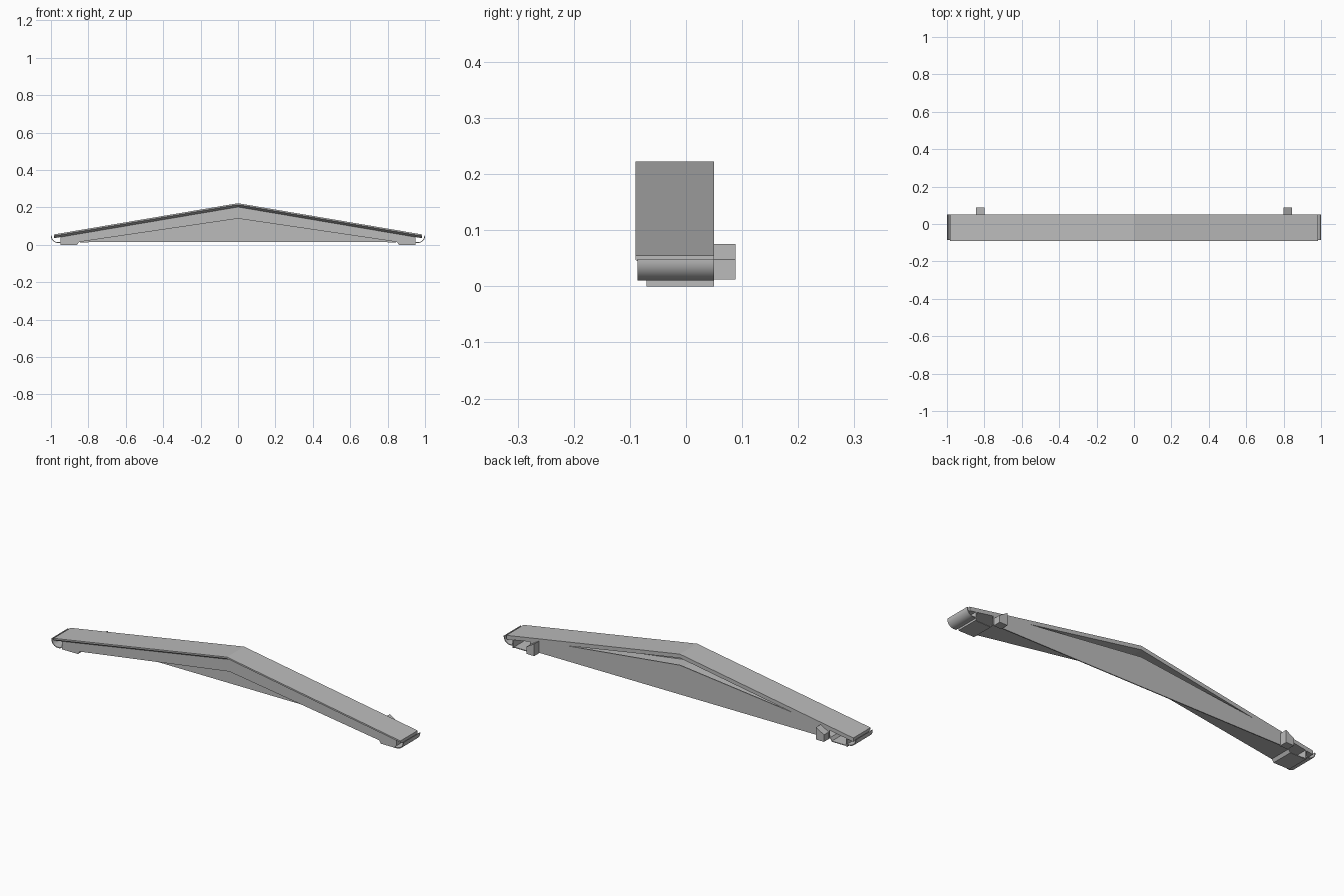
import bpy, bmesh, math

if "Cube" in bpy.data.objects:
    bpy.data.objects.remove(bpy.data.objects["Cube"])

grey = bpy.data.materials.new("plain_grey")
grey.use_nodes = True
COLOUR = (0.5, 0.5, 0.5, 1)
grey.diffuse_color = COLOUR
grey.node_tree.nodes["Principled BSDF"].inputs["Base Color"].default_value = COLOUR

RIDGE, SLOPE = 0.222, 0.1695     # roof height at the middle and its pitch
FRONT, BACK = -0.07, 0.05        # wall planes
ROOF_END, WALL_END = 0.985, 0.95


def loft(name, rings, smooth=False):
    """Join matching closed rings of points into one capped solid."""
    bm = bmesh.new()
    rows = [[bm.verts.new(p) for p in ring] for ring in rings]
    for a, b in zip(rows, rows[1:]):
        for i in range(len(a)):
            j = (i + 1) % len(a)
            bm.faces.new((a[i], a[j], b[j], b[i]))
    bm.faces.new(rows[0])
    bm.faces.new(rows[-1])
    bmesh.ops.recalc_face_normals(bm, faces=bm.faces)
    mesh = bpy.data.meshes.new(name)
    bm.to_mesh(mesh)
    bm.free()
    mesh.materials.append(grey)
    obj = bpy.data.objects.new(name, mesh)
    bpy.context.collection.objects.link(obj)
    if smooth:
        bpy.ops.object.select_all(action='DESELECT')
        obj.select_set(True)
        bpy.context.view_layer.objects.active = obj
        bpy.ops.object.shade_smooth_by_angle(angle=math.radians(35))
    return obj


def extrude(name, profile, y0, y1, smooth=False):
    """Extrude an x-z outline along y."""
    return loft(name, [[(x, y, z) for x, z in profile] for y in (y0, y1)], smooth)


def mirrored(half):
    """Complete a left half outline that starts on the middle line."""
    return half + [(-x, z) for x, z in reversed(half) if x > 0]


def under_roof(x, drop=0.019):
    return RIDGE - SLOPE * x - drop


# Roof slab with a sloping moulding below its front edge
section = [(BACK, 0), (-0.09, 0), (-0.09, 0.008), (FRONT, 0.02), (BACK, 0.02)]
loft("roof", [[(x, y, under_roof(abs(x), d)) for y, d in section]
              for x in (-ROOF_END, 0, ROOF_END)])

# Underside line shared by the front board and the soffit
lower = [(0, 0.14), (0.85, 0.015), (0.86, 0), (WALL_END, 0)]
eave = (WALL_END, under_roof(WALL_END))

# Front board: a closed chevron
line = [(-x, z) for x, z in reversed(lower[1:])] + lower
top = [eave, (0, under_roof(0)), (-eave[0], eave[1])]
extrude("front_board", line + top, FRONT, FRONT + 0.006)

# Soffit sheet behind the front board
extrude("soffit", line + [(x, z + 0.004) for x, z in reversed(line)],
        FRONT + 0.006, BACK - 0.005)

# Back panel, lower than the roof in the middle
panel = [(0, 0.165), (0.66, under_roof(0.66)), (0.85, under_roof(0.85)), (0.85, 0.015)]
extrude("back_panel", mirrored(panel), BACK - 0.005, BACK)

# Rounded gutter channel outline
R, T = 0.036, 0.004
arc = [math.radians(a) for a in range(-90, 1, 10)]
cx, cz = 1 - R, 0.01 + R
outer = [(cx + R * math.cos(a), cz + R * math.sin(a)) for a in arc]
inner = [(cx + (R - T) * math.cos(a), cz + (R - T) * math.sin(a)) for a in reversed(arc)]
gutter = ([(WALL_END, 0.01)] + outer + [(1, 0.049), (1 - T, 0.049)]
          + inner + [(WALL_END, 0.01 + T)])

# Pairs at both ends
bracket = [(0.80, 0.012), (0.845, 0.012), (0.845, 0.048), (0.80, 0.075)]
for side, s in (("left", 1), ("right", -1)):
    def flip(points):
        return [(s * x, z) for x, z in points]
    extrude(side + "_gutter", flip(gutter), -0.086, BACK, smooth=True)
    extrude(side + "_bracket", flip(bracket), BACK - 0.005, 0.088)
    end = [(WALL_END - 0.006, 0), (WALL_END, 0), eave, (WALL_END - 0.006, eave[1])]
    extrude(side + "_end_plate", flip(end), FRONT, BACK)
